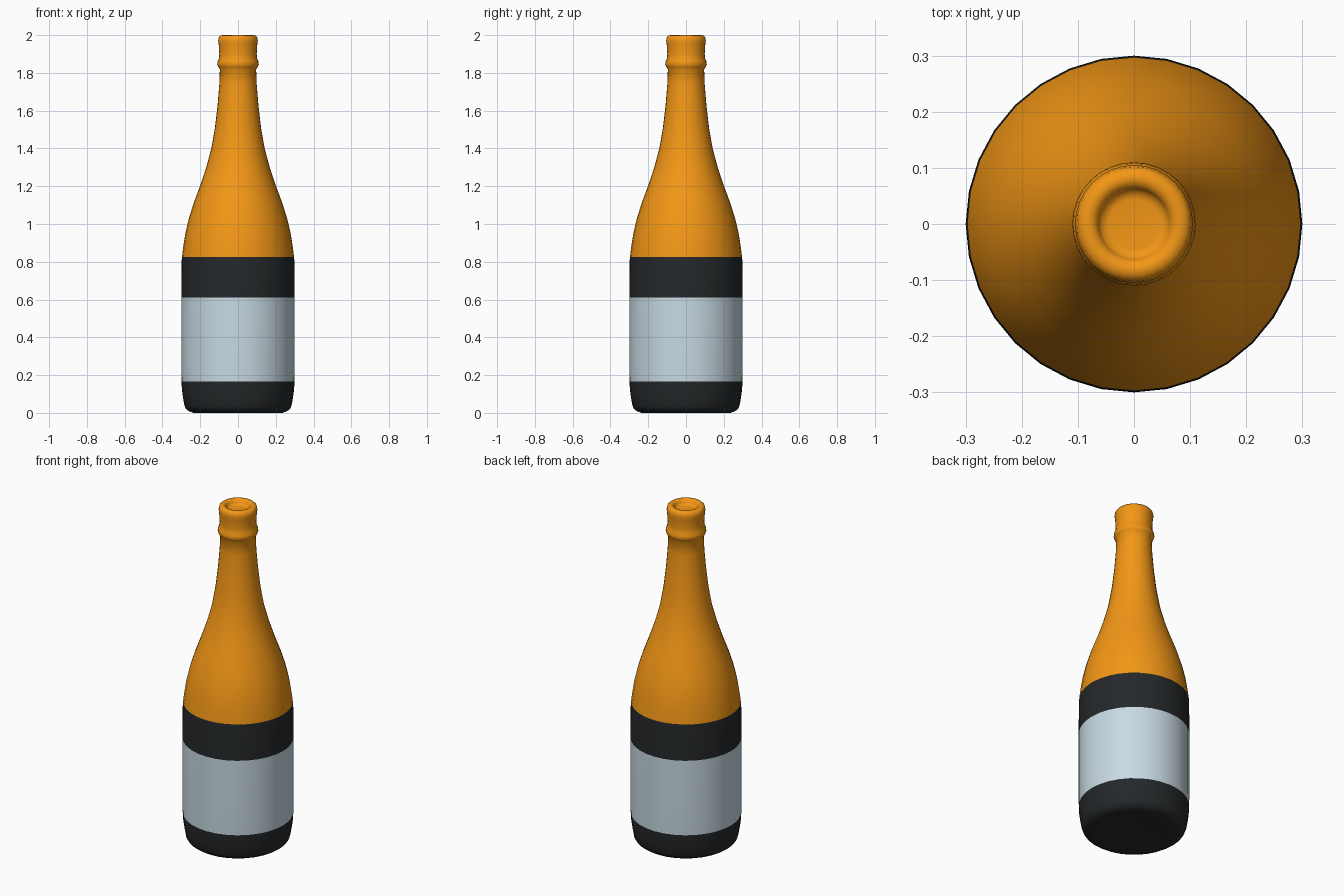
import bpy, bmesh, math

if "Cube" in bpy.data.objects:
    bpy.data.objects.remove(bpy.data.objects["Cube"])

SIDES = 32


def material(name, rgb):
    m = bpy.data.materials.new(name)
    m.diffuse_color = (*rgb, 1)
    m.use_nodes = True
    m.node_tree.nodes["Principled BSDF"].inputs["Base Color"].default_value = m.diffuse_color
    return m


def lathe(name, profile, mat):
    """Revolve (radius, height) points about z; radius 0 closes with a fan."""
    bm = bmesh.new()
    rings = []
    for r, z in profile:
        if r == 0:
            rings.append([bm.verts.new((0, 0, z))] * SIDES)
        else:
            rings.append([bm.verts.new((r * math.cos(math.tau * i / SIDES),
                                        r * math.sin(math.tau * i / SIDES), z))
                          for i in range(SIDES)])
    for a, b in zip(rings, rings[1:]):
        for i in range(SIDES):
            j = (i + 1) % SIDES
            quad = [a[i], a[j], b[j], b[i]]
            bm.faces.new(list(dict.fromkeys(quad)))
    bmesh.ops.recalc_face_normals(bm, faces=bm.faces)
    # make sure open shells face outwards
    f = max(bm.faces, key=lambda f: f.calc_center_median().xy.length)
    if f.normal.xy.dot(f.calc_center_median().xy) < 0:
        bmesh.ops.reverse_faces(bm, faces=bm.faces)
    me = bpy.data.meshes.new(name)
    bm.to_mesh(me)
    bm.free()
    me.materials.append(mat)
    me.shade_smooth()
    ob = bpy.data.objects.new(name, me)
    bpy.context.collection.objects.link(ob)
    return ob


foil = material("orange_foil", (0.90, 0.31, 0.008))
glass = material("dark_glass", (0.018, 0.021, 0.023))
paper = material("pale_paper", (0.58, 0.70, 0.77))

# Dark base with a rounded heel
lathe("bottle_base", [(0, 0.005), (0.20, 0.003), (0.235, 0.0), (0.258, 0.008), (0.275, 0.02),
                      (0.284, 0.04), (0.291, 0.08), (0.297, 0.125), (0.299, 0.165)], glass)

# Wrap-around label
lathe("label", [(0.299, 0.165), (0.30, 0.20), (0.30, 0.56), (0.30, 0.61)], paper)

# Dark glass band above the label
lathe("shoulder_band", [(0.30, 0.61), (0.30, 0.70), (0.299, 0.79), (0.297, 0.825)], glass)

# Foil-covered shoulder, neck, collar ring and shallow mouth
lathe("foil_neck", [(0.297, 0.825), (0.29, 0.88), (0.279, 0.95), (0.26, 1.03), (0.235, 1.11),
                    (0.198, 1.21), (0.168, 1.30), (0.141, 1.40), (0.122, 1.51), (0.108, 1.63),
                    (0.099, 1.74), (0.096, 1.82), (0.104, 1.83), (0.110, 1.845), (0.108, 1.86),
                    (0.101, 1.875), (0.099, 1.90), (0.102, 1.95), (0.105, 1.97), (0.102, 1.988),
                    (0.093, 1.998), (0.08, 2.0), (0.069, 1.996), (0.063, 1.985), (0.058, 1.972),
                    (0.045, 1.97), (0, 1.97)], foil)
